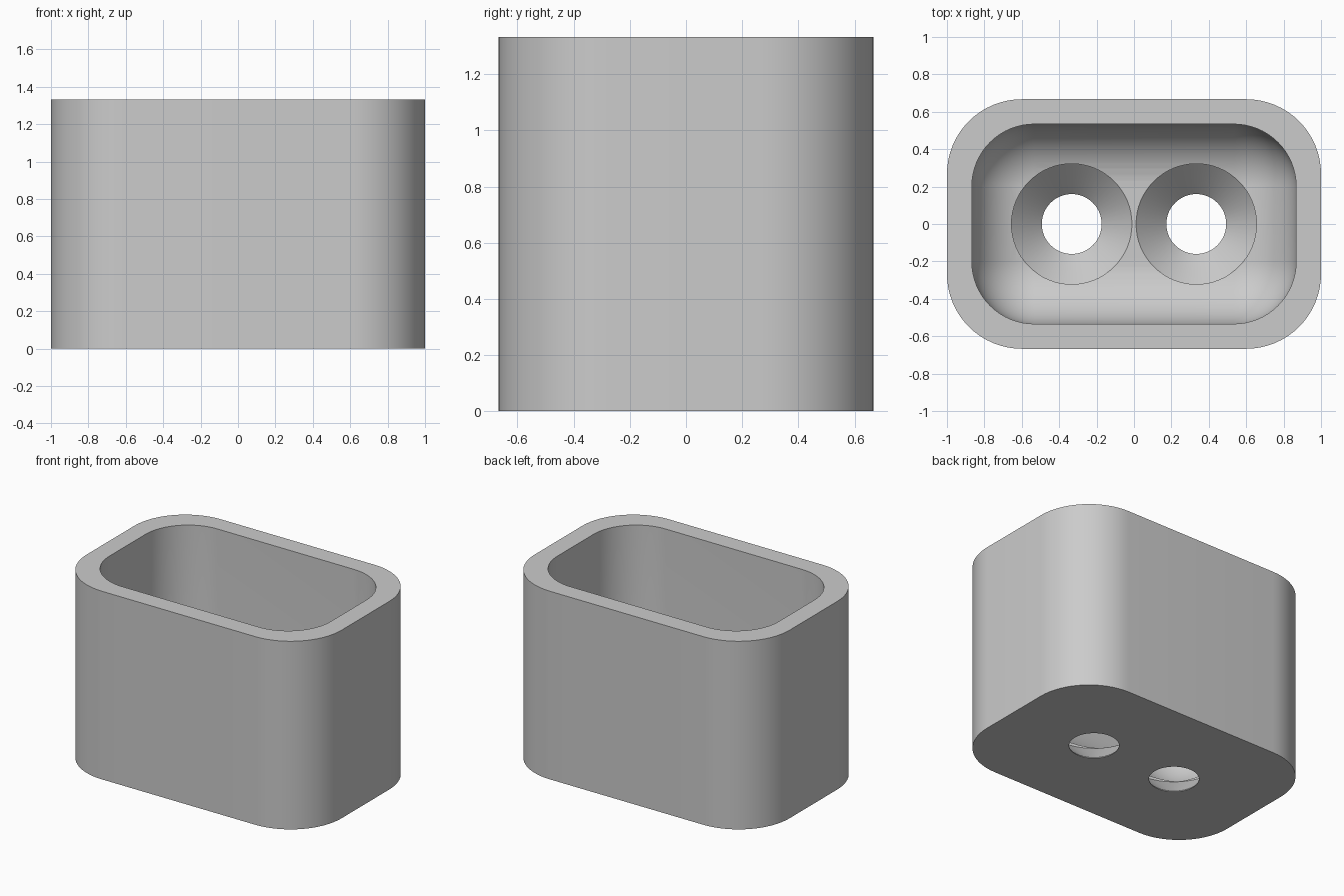
import bpy, bmesh
from math import sin, cos, pi

cube = bpy.data.objects.get("Cube")
if cube:
    bpy.data.objects.remove(cube, do_unlink=True)

HX, HY, HEIGHT = 1.0, 0.667, 1.333
WALL, FLOOR = 0.133, 0.167
OUTER_R, INNER_R = 0.4, 0.333
HOLE_X, HOLE_R, SINK_R = 0.333, 0.16, 0.322
SEG = 16

grey = bpy.data.materials.new("plain grey")
grey.use_nodes = True
colour = (0.6, 0.6, 0.6, 1)
grey.diffuse_color = colour
grey.node_tree.nodes["Principled BSDF"].inputs["Base Color"].default_value = colour


def rounded_ring(hx, hy, r, z):
    """Rounded rectangle outline, counter-clockwise."""
    pts = []
    for q, (sx, sy) in enumerate([(1, 1), (-1, 1), (-1, -1), (1, -1)]):
        for i in range(SEG + 1):
            a = (q + i / SEG) * pi / 2
            pts.append((sx * (hx - r) + r * cos(a), sy * (hy - r) + r * sin(a), z))
    return pts


def circle_ring(x, r, z, n=64):
    return [(x + r * cos(2 * pi * i / n), r * sin(2 * pi * i / n), z) for i in range(n)]


def loft(name, rings):
    """Skin a stack of rings and cap both ends."""
    bm = bmesh.new()
    loops = [[bm.verts.new(p) for p in ring] for ring in rings]
    n = len(loops[0])
    for a, b in zip(loops, loops[1:]):
        for i in range(n):
            j = (i + 1) % n
            bm.faces.new((a[i], a[j], b[j], b[i]))
    bm.faces.new(loops[0][::-1])
    bm.faces.new(loops[-1])
    bmesh.ops.remove_doubles(bm, verts=bm.verts, dist=0.0001)
    bmesh.ops.recalc_face_normals(bm, faces=bm.faces)
    mesh = bpy.data.meshes.new(name)
    bm.to_mesh(mesh)
    bm.free()
    obj = bpy.data.objects.new(name, mesh)
    bpy.context.collection.objects.link(obj)
    return obj


# Outer wall, rim, inner wall, then the rounded bowl down to the flat floor
rings = [rounded_ring(HX, HY, OUTER_R, z) for z in (0, HEIGHT)]
rings.append(rounded_ring(HX - WALL, HY - WALL, INNER_R, HEIGHT))
for i in range(SEG + 1):
    t = pi / 2 * (1 - i / SEG)
    inset = WALL + INNER_R * (1 - sin(t))
    rings.append(rounded_ring(HX - inset, HY - inset, INNER_R * sin(t),
                              FLOOR + INNER_R * (1 - cos(t))))
cup = loft("cup_body", rings)
cup.data.materials.append(grey)
bpy.context.view_layer.objects.active = cup
cup.select_set(True)

# Two countersunk holes through the floor
for side in (-1, 1):
    profile = [(HOLE_R, -0.1), (HOLE_R, 0.005), (SINK_R, FLOOR - 0.001), (SINK_R, 0.5)]
    cutter = loft("hole_cutter", [circle_ring(side * HOLE_X, r, z) for r, z in profile])
    cutter.data.materials.append(grey)
    cutter.hide_render = True
    mod = cup.modifiers.new("hole", 'BOOLEAN')
    mod.operation = 'DIFFERENCE'
    mod.solver = 'EXACT'
    mod.object = cutter
    bpy.ops.object.modifier_apply(modifier=mod.name)
    bpy.data.objects.remove(cutter, do_unlink=True)

bpy.ops.object.shade_smooth_by_angle(angle=pi / 6)
